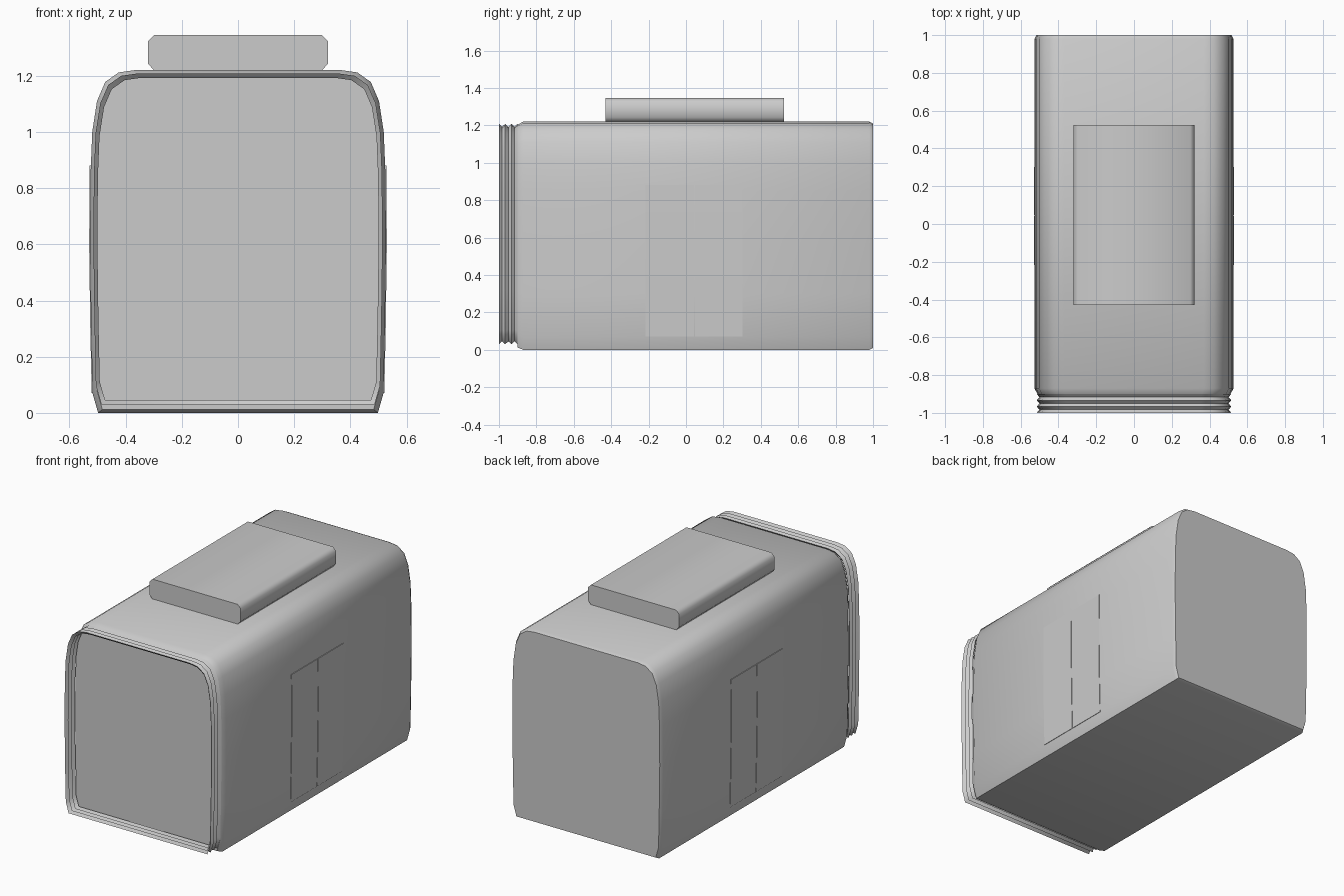
import bpy
import bmesh
from math import radians

cube = bpy.data.objects.get("Cube")
if cube:
    bpy.data.objects.remove(cube, do_unlink=True)

grey = bpy.data.materials.new("light grey")
grey.use_nodes = True
colour = (0.6, 0.6, 0.6, 1)
grey.diffuse_color = colour
grey.node_tree.nodes["Principled BSDF"].inputs["Base Color"].default_value = colour

HEIGHT = 1.22
# Half of the car cross-section, floor to roof
HALF = [(0.498, 0), (0.518, 0.07), (0.523, 0.3), (0.527, 0.6), (0.525, 0.85),
        (0.519, 1.0), (0.502, 1.11), (0.473, 1.178), (0.425, 1.212), (0.37, HEIGHT)]


def mirrored(half):
    return half + [(-x, z) for x, z in reversed(half)]


def section(width, bottom, top):
    """Car cross-section scaled to a width factor and a height range."""
    return mirrored([(x * width, bottom + z / HEIGHT * (top - bottom)) for x, z in HALF])


def loft(name, rings, caps=True, angle=40):
    """Skin a list of (y, outline) rings, optionally closing both ends."""
    bm = bmesh.new()
    loops = [[bm.verts.new((x, y, z)) for x, z in outline] for y, outline in rings]
    for a, b in zip(loops, loops[1:]):
        for i in range(len(a)):
            j = (i + 1) % len(a)
            bm.faces.new((a[i], a[j], b[j], b[i]))
    if caps:
        bm.faces.new(loops[0])
        bm.faces.new(loops[-1])
    bmesh.ops.recalc_face_normals(bm, faces=bm.faces)
    mesh = bpy.data.meshes.new(name)
    bm.to_mesh(mesh)
    bm.free()
    mesh.materials.append(grey)
    obj = bpy.data.objects.new(name, mesh)
    bpy.context.collection.objects.link(obj)
    bpy.ops.object.select_all(action='DESELECT')
    obj.select_set(True)
    bpy.context.view_layer.objects.active = obj
    bpy.ops.object.shade_smooth_by_angle(angle=radians(angle))
    return obj


# Car body with narrow chamfers at both ends
full = section(1, 0, HEIGHT)
loft("car_body", [(-0.9, section(0.97, 0.012, 1.203)), (-0.87, full),
                  (0.98, full), (1, section(0.98, 0.01, 1.21))])

# Folded gangway bellows, open at the front
peak, valley = section(0.977, 0.03, 1.208), section(0.95, 0.045, 1.192)
folds = 6
loft("gangway_bellows", [(-1 + 0.1 * i / folds, valley if i % 2 else peak)
                         for i in range(folds + 1)], caps=False, angle=60)

# Roof unit with chamfered long edges
roof = mirrored([(0.295, 1.215), (0.32, 1.243), (0.32, 1.323), (0.298, 1.345)])
loft("roof_unit", [(-0.43, roof), (0.525, roof)], angle=60)

# Double doors, thin leaves following the curve of each side
outer = [(x + 0.003, z) for x, z in HALF[1:5]]
outer[-1] = (outer[-1][0], 0.88)
leaf = outer + [(x - 0.007, z) for x, z in reversed(outer)]
for side, sign in (("left", 1), ("right", -1)):
    outline = [(sign * x, z) for x, z in leaf]
    for end, y0, y1 in (("front", -0.217, 0.043), ("rear", 0.047, 0.302)):
        loft(f"{side}_{end}_door_leaf", [(y0, outline), (y1, outline)])
